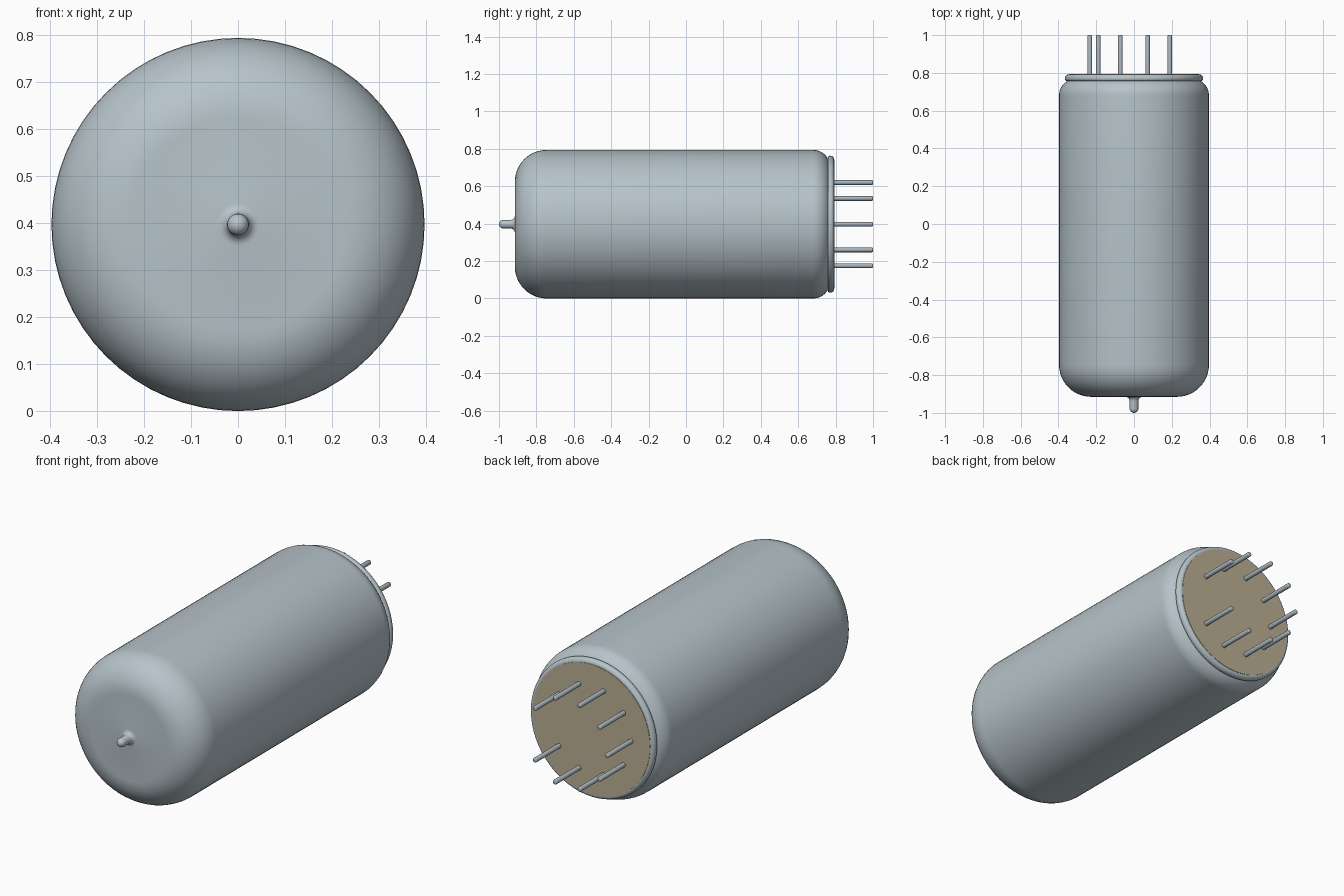
import bpy, math
from mathutils import Vector

if "Cube" in bpy.data.objects:
    bpy.data.objects.remove(bpy.data.objects["Cube"], do_unlink=True)

R = 0.397          # envelope radius, also height of the axis


def material(name, rgb):
    m = bpy.data.materials.new(name)
    m.use_nodes = True
    m.diffuse_color = (*rgb, 1)
    m.node_tree.nodes["Principled BSDF"].inputs["Base Color"].default_value = (*rgb, 1)
    return m


glass_mat = material("pale grey glass", (0.47, 0.55, 0.59))
metal_mat = material("grey pin metal", (0.40, 0.47, 0.52))
base_mat = material("tan base", (0.50, 0.43, 0.29))


def arc(r, y, radius, a0, a1, n):
    """Points (radius, y) on a profile arc, angles in degrees."""
    return [(r + radius * math.cos(math.radians(a0 + (a1 - a0) * i / n)),
             y + radius * math.sin(math.radians(a0 + (a1 - a0) * i / n)))
            for i in range(n + 1)]


def lathe(name, profile, mat, segments, centre=(0, R), angle=35):
    """Revolve a (radius, y) profile around an axis parallel to y."""
    verts, faces, rings = [], [], []
    for r, y in profile:
        count = 1 if r < 1e-6 else segments
        rings.append(range(len(verts), len(verts) + count))
        for i in range(count):
            a = 2 * math.pi * i / segments
            verts.append(Vector((centre[0] + r * math.cos(a), y, centre[1] + r * math.sin(a))))
    for a, b in zip(rings, rings[1:]):
        for i in range(segments):
            j = (i + 1) % segments
            if len(a) == 1:
                faces.append((a[0], b[i], b[j]))
            elif len(b) == 1:
                faces.append((a[i], b[0], a[j]))
            else:
                faces.append((a[i], b[i], b[j], a[j]))
    mesh = bpy.data.meshes.new(name)
    mesh.from_pydata(verts, [], faces)
    mesh.materials.append(mat)
    obj = bpy.data.objects.new(name, mesh)
    bpy.context.collection.objects.link(obj)
    bpy.ops.object.select_all(action='DESELECT')
    obj.select_set(True)
    bpy.context.view_layer.objects.active = obj
    bpy.ops.object.shade_smooth_by_angle(angle=math.radians(angle))
    return obj


# Glass envelope: sealed tip, domed front, straight wall, rear shoulder
tip = arc(0, -0.977, 0.023, -90, 0, 6)
fillet = arc(0.045, -0.937, 0.022, 180, 90, 5)
front = arc(R - 0.17, -0.915 + 0.17, 0.17, -90, 0, 12)
shoulder = arc(R - 0.09, 0.68, 0.09, 0, 68, 8)
lathe("glass_envelope", tip + fillet + front + shoulder + [(0.33, 0.768), (0, 0.768)],
      glass_mat, 64)

# Rounded glass rim around the base
lathe("base_rim", [(0, 0.758), (0.358, 0.758)] + arc(0.356, 0.768, 0.01, -60, 0, 3)
      + arc(0.346, 0.772, 0.02, 0, 90, 6) + [(0, 0.792)], glass_mat, 64)

# Tan base plate
lathe("base_plate", [(0, 0.786), (0.345, 0.786), (0.345, 0.794), (0, 0.794)], base_mat, 64)

# Nine pins on a ten-position circle, leaving a gap on the +x side
for k in range(1, 10):
    a = math.radians(36 * k)
    lathe(f"pin_{k}", [(0, 0.78), (0.0125, 0.78)] + arc(0.0065, 0.994, 0.006, 0, 90, 3) + [(0, 1.0)],
          metal_mat, 16, (0.234 * math.cos(a), R + 0.234 * math.sin(a)))
